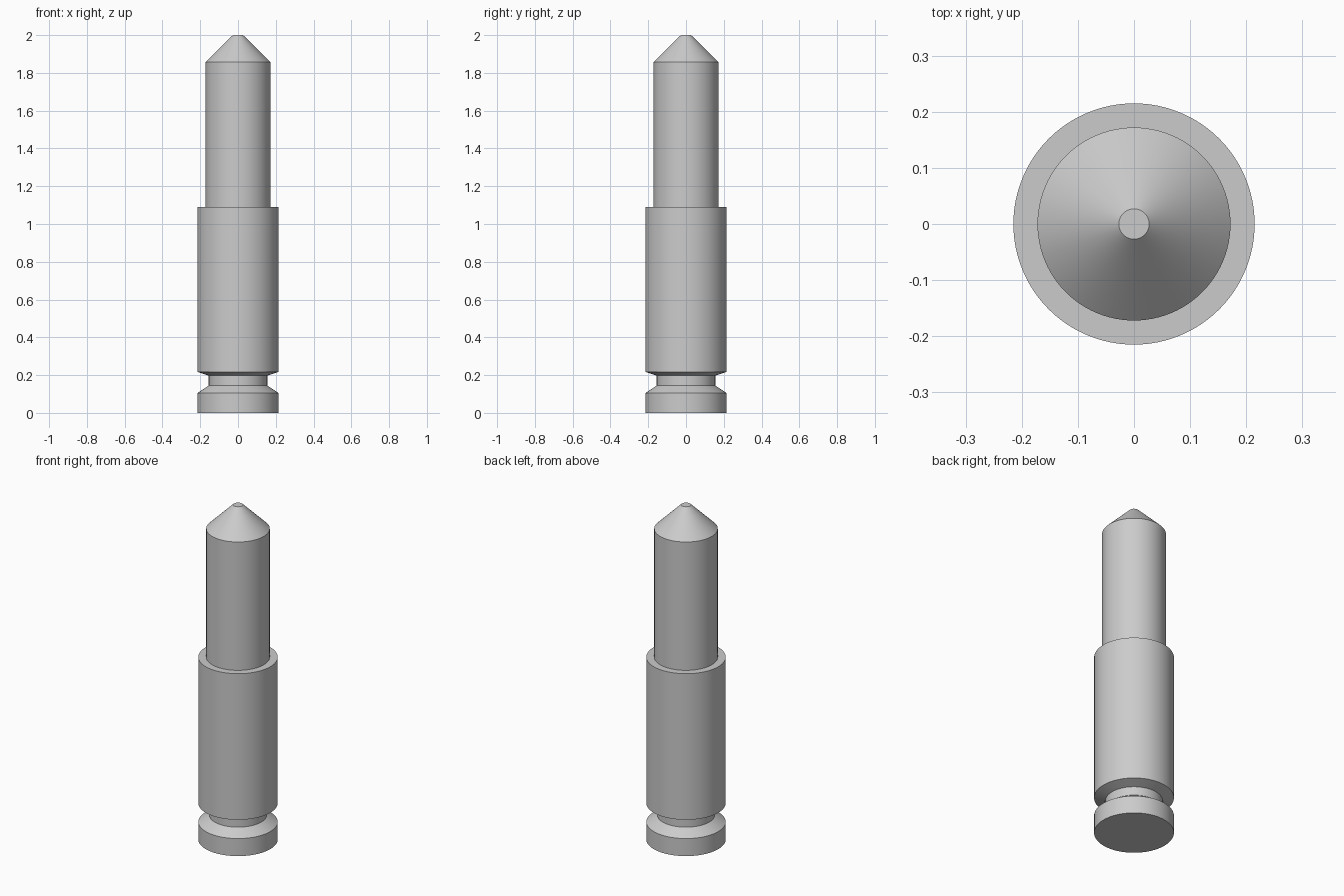
import bpy
import bmesh
import math

cube = bpy.data.objects.get("Cube")
if cube:
    bpy.data.objects.remove(cube, do_unlink=True)

# One plain metal colour
metal = bpy.data.materials.new("grey_metal")
metal.use_nodes = True
grey = (0.6, 0.6, 0.6, 1)
metal.diffuse_color = grey
metal.node_tree.nodes["Principled BSDF"].inputs["Base Color"].default_value = grey

SEGMENTS = 96
BODY_R, NECK_R, SHAFT_R, TIP_R = 0.215, 0.155, 0.172, 0.027


def lathe(name, profile):
    """Turn a (radius, height) profile about z, with flat end caps."""
    bm = bmesh.new()
    rings = []
    for radius, z in profile:
        rings.append([
            bm.verts.new((radius * math.cos(a), radius * math.sin(a), z))
            for a in (math.tau * i / SEGMENTS for i in range(SEGMENTS))
        ])
    for low, high in zip(rings, rings[1:]):
        for i in range(SEGMENTS):
            j = (i + 1) % SEGMENTS
            bm.faces.new((low[i], low[j], high[j], high[i]))
    bm.faces.new(reversed(rings[0]))
    bm.faces.new(rings[-1])
    bmesh.ops.recalc_face_normals(bm, faces=bm.faces[:])
    mesh = bpy.data.meshes.new(name)
    bm.to_mesh(mesh)
    bm.free()
    mesh.materials.append(metal)
    obj = bpy.data.objects.new(name, mesh)
    bpy.context.collection.objects.link(obj)
    bpy.ops.object.select_all(action="DESELECT")
    obj.select_set(True)
    bpy.context.view_layer.objects.active = obj
    bpy.ops.object.shade_smooth_by_angle(angle=math.radians(30))
    return obj


# Turned pin, from the foot up
lathe("stepped_pin", [
    (BODY_R, 0), (BODY_R, 0.105),       # foot disc
    (NECK_R, 0.145), (NECK_R, 0.197),   # grooved neck
    (BODY_R, 0.217), (BODY_R, 1.09),    # thick body
    (SHAFT_R, 1.09), (SHAFT_R, 1.857),  # shoulder and shaft
    (TIP_R, 2.0),                       # blunt conical tip
])
